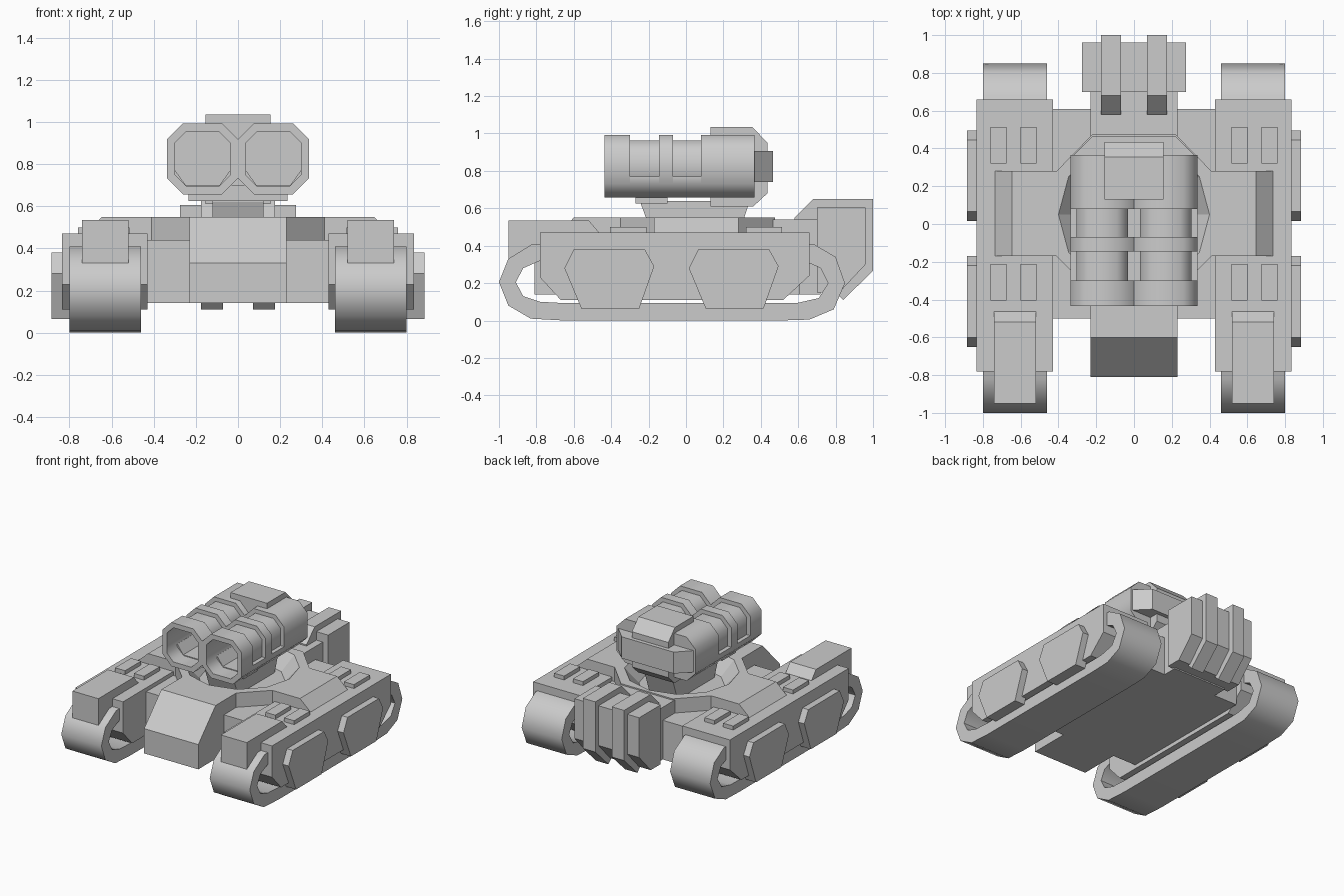
import bpy, bmesh, math

if "Cube" in bpy.data.objects:
    bpy.data.objects.remove(bpy.data.objects["Cube"])


def make(name, verts, faces, mirror=False, smooth=None):
    me = bpy.data.meshes.new(name)
    me.from_pydata(verts, [], faces)
    bm = bmesh.new()
    bm.from_mesh(me)
    bmesh.ops.recalc_face_normals(bm, faces=bm.faces)
    bm.to_mesh(me)
    bm.free()
    if smooth:
        me.shade_smooth()
        me.set_sharp_from_angle(angle=math.radians(smooth))
    ob = bpy.data.objects.new(name, me)
    bpy.context.collection.objects.link(ob)
    if mirror:
        ob.modifiers.new("mirror", "MIRROR")
    return ob


def place(axis, p, t):
    return {"x": (t, p[0], p[1]), "y": (p[0], t, p[1]), "z": (p[0], p[1], t)}[axis]


def loft(name, axis, sections, **kw):
    """Skin closed outlines [(position, outline), ...] and cap both ends."""
    n = len(sections[0][1])
    verts = [place(axis, p, t) for t, pts in sections for p in pts]
    faces = [(k * n + i, k * n + (i + 1) % n, (k + 1) * n + (i + 1) % n, (k + 1) * n + i)
             for k in range(len(sections) - 1) for i in range(n)]
    faces += [tuple(range(n)), tuple(range(len(verts) - n, len(verts)))]
    return make(name, verts, faces, **kw)


def prism(name, axis, pts, a, b, **kw):
    return loft(name, axis, [(a, pts), (b, pts)], **kw)


def box(name, x, y, z, **kw):
    return prism(name, "z", [(x[0], y[0]), (x[1], y[0]), (x[1], y[1]), (x[0], y[1])], *z, **kw)


def octagon(cx, cz, h, c):
    k = h - c
    return [(cx + u, cz + v) for u, v in
            [(-k, -h), (k, -h), (h, -k), (h, k), (k, h), (-k, h), (-h, k), (-h, -k)]]


# Tracks: hollow bands
outer = [(-1, .205), (-.95, .33), (-.82, .41), (.68, .41), (.8, .34), (.85, .2),
         (.79, .06), (.66, .005), (.5, 0), (-.65, 0), (-.83, .01), (-.95, .08)]
inner = [(-.91, .205), (-.87, .28), (-.78, .32), (.63, .32), (.72, .28), (.76, .2),
         (.71, .12), (.6, .095), (.5, .093), (-.65, .093), (-.78, .1), (-.87, .13)]
loops = [(.46, outer), (.80, outer), (.80, inner), (.46, inner)]
verts = [(x, y, z) for x, pts in loops for y, z in pts]
faces = [(k * 12 + i, k * 12 + (i + 1) % 12, (k + 1) % 4 * 12 + (i + 1) % 12, (k + 1) % 4 * 12 + i)
         for k in range(4) for i in range(12)]
make("track", verts, faces, mirror=True, smooth=50)

# Track housings with side plates, pads and front fenders
prism("track_housing", "x", [(-.78, .47), (.66, .47), (.66, .24), (.52, .11), (-.67, .11), (-.78, .23)],
      .43, .835, mirror=True)
plate = [(-.24, .28), (-.19, .38), (.19, .38), (.24, .29), (.16, .065), (-.15, .065)]
for y in (-.41, .255):
    prism("side_plate", "x", [(y + u, v) for u, v in plate], .80, .885, mirror=True)
for x in (.515, .675):
    for y in (-.405, .32):
        box("housing_pad", (x, x + .085), (y, y + .193), (.46, .50), mirror=True)
prism("front_fender", "x", [(-.95, .33), (-.95, .535), (-.52, .535), (-.46, .465), (-.7, .33)],
      .52, .74, mirror=True)

# Hull
box("hull", (-.43, .43), (-.5, .61), (.14, .44))
prism("hull_nose", "x", [(-.81, .14), (-.81, .33), (-.6, .55), (-.35, .55), (-.35, .14)], -.23, .23)
half = [(.23, -.35), (.41, -.17), (.43, -.17), (.43, .28), (.41, .28), (.22, .475)]
deck = prism("hull_deck", "z", half + [(-x, y) for x, y in reversed(half)], .43, .55)
prism("deck_shoulder", "y", [(.43, .44), (.735, .44), (.735, .47), (.645, .55), (.43, .55)],
      -.17, .28, mirror=True)


# Turret well sunk into the deck
def circle(r):
    return [(r * math.cos(i * math.pi / 6), .05 + r * math.sin(i * math.pi / 6)) for i in range(12)]


cutter = loft("well_cutter", "z", [(.42, circle(.282)), (.56, circle(.409))])
cutter.hide_render = True
mod = deck.modifiers.new("well", "BOOLEAN")
mod.operation, mod.solver, mod.object = "DIFFERENCE", "EXACT", cutter
bpy.context.view_layer.objects.active = deck
bpy.ops.object.modifier_apply(modifier=mod.name)
bpy.data.objects.remove(cutter)

# Rear engine block with fins
box("engine_mount", (-.23, .23), (.46, .72), (.14, .54))
prism("engine_block", "x", [(.70, .605), (.96, .605), (.96, .30), (.82, .15), (.70, .15)], -.275, .275)
prism("engine_fin", "x", [(.58, .55), (.68, .65), (1, .65), (1, .265), (.84, .11), (.78, .17), (.58, .17)],
      .07, .175, mirror=True)

# Turret neck and cradle
prism("turret_neck", "x", [(-.24, .64), (.335, .64), (.335, .62), (.27, .43), (-.17, .43), (-.24, .62)],
      -.12, .12)
box("turret_front_bracket", (-.235, .235), (-.27, -.10), (.625, .70))
prism("turret_core", "x", [(.13, .61), (.13, 1.035), (.355, 1.035), (.435, .95), (.435, .68), (.36, .61)],
      -.155, .155)
prism("turret_rear_slab", "z", [(-.32, .30), (-.32, .365), (-.22, .465), (.22, .465), (.32, .365), (.32, .30)],
      .74, .905)

# Twin barrels: stepped octagonal tubes with open bores
CX, CZ = .168, .825
big, thin, bore = octagon(CX, CZ, .168, .075), octagon(CX, CZ, .137, .06), octagon(CX, CZ, .131, .055)
steps = [(.365, big), (.08, big), (.08, thin), (-.07, thin), (-.07, big), (-.145, big),
         (-.145, thin), (-.30, thin), (-.30, big), (-.435, big), (-.435, bore), (-.05, bore)]
loft("barrel", "y", steps, mirror=True, smooth=50)
lower = [p for p in big if p[1] < CZ]
lower = [(CX - .168, .77), (CX - .168, .732), (CX - .093, .657), (CX + .093, .657),
         (CX + .168, .732), (CX + .168, .77), (CX + .13, .77), (CX + .08, .70), (CX - .08, .70), (CX - .13, .77)]
prism("barrel_cradle", "y", lower, -.31, .09, mirror=True, smooth=50)
